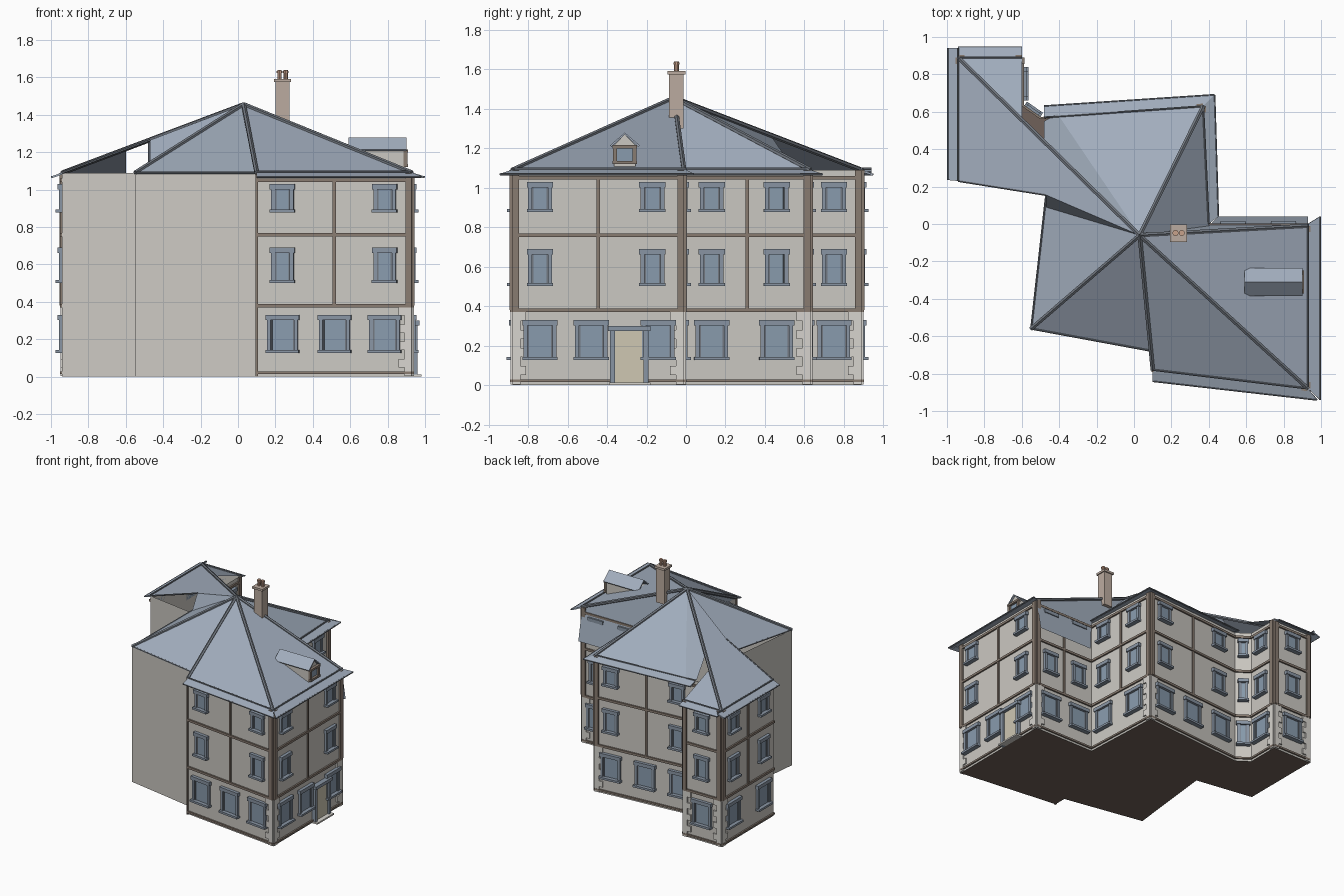
import bpy, bmesh, math
from mathutils import Vector, Matrix

if "Cube" in bpy.data.objects:
    bpy.data.objects.remove(bpy.data.objects["Cube"])

COL = dict(plaster=(0.60, 0.58, 0.54), timber=(0.25, 0.20, 0.165), slate=(0.36, 0.42, 0.51),
           trim=(0.17, 0.19, 0.22), frame=(0.25, 0.30, 0.37), glass=(0.25, 0.33, 0.42),
           stone=(0.68, 0.66, 0.62), door=(0.62, 0.57, 0.45), brick=(0.50, 0.41, 0.35),
           pot=(0.58, 0.36, 0.26), base=(0.16, 0.12, 0.10))
mats = {}
for k, c in COL.items():
    mats[k] = bpy.data.materials.new(k)
    mats[k].diffuse_color = (*c, 1)

parts = {}


def bm_for(name, mat):
    return parts.setdefault(name, (bmesh.new(), mat))[0]


def box(name, mat, x0, x1, y0, y1, z0, z1, M=Matrix()):
    T = M @ Matrix.Translation(((x0 + x1) / 2, (y0 + y1) / 2, (z0 + z1) / 2))
    bmesh.ops.create_cube(bm_for(name, mat), size=1, matrix=T @ Matrix.Diagonal((x1 - x0, y1 - y0, z1 - z0, 1)))


def face(name, mat, *pts):
    bm = bm_for(name, mat)
    return bm.faces.new([bm.verts.new(p) for p in pts])


def rod(name, mat, a, b, r, n=6):
    a, b = Vector(a), Vector(b)
    d = b - a
    M = Matrix.Translation((a + b) / 2) @ d.to_track_quat('Z', 'Y').to_matrix().to_4x4()
    bmesh.ops.create_cone(bm_for(name, mat), cap_ends=True, segments=n, radius1=r, radius2=r,
                          depth=d.length, matrix=M)


# Footprint, counter-clockwise from the front right wing
P = [(0.10, -0.78), (0.93, -0.88), (0.93, -0.01), (0.40, -0.01), (0.37, 0.63), (-0.50, 0.56),
     (-0.60, 0.63), (-0.60, 0.89), (-0.94, 0.89), (-0.94, 0.23), (-0.47, 0.155), (-0.55, -0.56), (0.10, -0.68)]
TOP = 1.09
for i, a in enumerate(P):
    b = P[(i + 1) % len(P)]
    face("walls", "plaster", (*a, 0), (*b, 0), (*b, TOP), (*a, TOP))
face("floor_base", "base", *[(x, y, 0.0) for x, y in reversed(P)])


def window(wall, M, t, z0, z1, w):
    h, fr, gl = w / 2, wall + "_window_frames", wall + "_window_glass"
    j = 0.02 if w > 0.08 else 0.012
    box(gl, "glass", t - h + j, t + h - j, 0, 0.006, z0, z1, M)
    for s in (-1, 1):
        c = t + s * (h - j / 2)
        box(fr, "frame", c - j / 2, c + j / 2, 0, 0.018, z0, z1, M)
        c = t + s * (h - j - 0.003)
        box(wall + "_window_sashes", "trim", c - .004, c + .004, 0, 0.010, z0, z1, M)
    e = 0.007
    box(fr, "frame", t - h - e, t + h + e, 0, 0.025, z1 - 0.028, z1, M)
    box(fr, "frame", t - h - e, t + h + e, 0, 0.036, z0 - 0.003, z0 + 0.013, M)


def facade(wall, i, upper, ground, q0, q1, mid=True, k=1.0):
    a, b = Vector((*P[i], 0)), Vector((*P[i + 1], 0))
    d = b - a
    L = d.length
    # local frame: x along the wall, y outward
    M = Matrix.Translation(a) @ Matrix.Rotation(math.atan2(d.y, d.x), 4, 'Z') @ Matrix.Diagonal((1, -1, 1, 1))
    for t in upper:
        window(wall, M, t, 0.88, 1.03, 0.12 * k)
        window(wall, M, t, 0.505, 0.69, 0.12 * k)
    for t in ground:
        window(wall, M, t, 0.13, 0.33, 0.165 * k)
    tb = wall + "_timbers"
    for z, h in ((0.022, 0.014), (0.38, 0.018), (0.76, 0.018), (1.05, 0.018)):
        box(tb, "timber", 0, L, 0, 0.012, z - h / 2, z + h / 2, M)
    if mid:
        box(tb, "timber", L / 2 - 0.009, L / 2 + 0.009, 0, 0.009, 0.38, 1.05, M)
    # corner posts above, stone quoins below
    for on, x, s in ((q0, 0, 1), (q1, L, -1)):
        if not on:
            continue
        box(tb, "timber", min(x, x + s * .034), max(x, x + s * .034), 0, 0.014, 0.38, TOP, M)
        for r in range(8):
            w = 0.07 if r % 2 else 0.04
            box(wall + "_quoins", "stone", min(x, x + s * w), max(x, x + s * w), 0, 0.010,
                r * 0.046 + 0.004, r * 0.046 + 0.05, M)
    return M


facade("front_wing", 0, (.14, .69), (.14, .42, .69), 0, 1)
M = facade("right_wing", 1, (.14, .71), (.14, .40, .74), 1, 1)
facade("right_wing_back", 2, (.13, .40), (.13, .40), 1, 0)
facade("main_right", 3, (.14, .47), (.14, .47), 0, 1)
facade("main_back", 4, (.14, .70), (.14, .43, .72), 1, 0)
facade("corner_bay", 5, (.061,), (.061,), 0, 0, False, 0.55)
facade("left_wing_inner", 6, (.12,), (.12,), 0, 1, False)
facade("left_wing_back", 7, (.17,), (.17,), 1, 1, False)
facade("left_wing_left", 8, (.14, .52), (.14, .52), 1, 0)
box("trim_post", "timber", 0.094, 0.106, -0.79, -0.77, 0, TOP)

# Door with surround and step
box("door", "door", .52, .665, 0, 0.015, 0.01, 0.275, M)
for x in (.495, .665):
    box("door_frame", "frame", x, x + .025, 0, 0.03, 0, 0.28, M)
box("door_frame", "frame", .485, .70, 0, 0.04, 0.275, 0.30, M)
box("door_step", "stone", .49, .70, 0, 0.05, 0, 0.012, M)

# Roof slopes, all meeting at one apex
A = (0.03, -0.06, 1.455)
E = 1.09
slopes = [[(.10, -.78, E), (.93, -.88, E)], [(.93, -.88, E), (.93, -.01, E)],
          [(.93, -.01, E), (.93, .04, .83), (.45, .04, .83), (.40, -.01, E)],
          [(.40, -.01, E), (.37, .63, E)], [(.37, .63, E), (-.41, .59, E)],
          [(-.41, .59, E), (-.48, .55, E), (-.48, .43, 1.265)],
          [(-.60, .55, 1.215), (-.60, .89, E), (-.94, .89, E)],
          [(-.94, .89, E), (-.94, .23, E), (-.47, .155, 1.265)],
          [(-.47, .155, 1.265), (-.47, .09, 1.15)],
          [(-.47, .155, 1.15), (-.55, -.56, E)], [(-.55, -.56, E), (.10, -.68, E)],
          [(.10, -.68, E), (.10, -.78, E)]]
for s in slopes:
    face("roof_slopes", "slate", A, *s)

# Flared eaves with gutters: inner pair, outer pair
for a, b, c, d in [((.10, -.78), (.93, -.88), (.98, -.94), (.10, -.84)),
                   ((.93, -.88), (.93, .0), (.995, .04), (.995, -.94)),
                   ((.40, .0), (.37, .63), (.43, .69), (.45, .04)),
                   ((.37, .63), (-.48, .57), (-.48, .63), (.43, .69)),
                   ((-.60, .89), (-.94, .89), (-.94, .945), (-.60, .945)),
                   ((-.94, .94), (-.94, .23), (-.995, .235), (-.995, .94))]:
    face("eaves", "slate", (*a, 1.092), (*b, 1.092), (*c, 1.072), (*d, 1.072))
    rod("eave_trim", "trim", (*a, 1.097), (*b, 1.097), .006)
    rod("gutters", "trim", (*c, 1.068), (*d, 1.068), .006)

# Hip and valley ridges
for e in [(.10, -.78), (.93, -.88), (.93, -.01), (.37, .63), (-.94, .89), (-.55, -.56)]:
    rod("hip_ridges", "trim", A, (*e, E), .013)
for a, b in (((-.55, -.56, E), (.10, -.68, E)), ((-.55, -.56, E), (-.47, .155, 1.15)),
             ((-.94, .23, E), (-.47, .155, 1.265))):
    rod("roof_edge_trim", "trim", a, b, .006)

# Chimney with cap and pots
box("chimney", "brick", .20, .275, -.085, -.012, 1.30, 1.585)
box("chimney_cap", "brick", .192, .283, -.095, -.003, 1.575, 1.592)
for x in (.222, .255):
    rod("chimney_pots", "pot", (x, -.048, 1.59), (x, -.048, 1.64), .012, 10)
    rod("chimney_pots", "pot", (x, -.048, 1.625), (x, -.048, 1.635), .016, 10)

# Dormer on the right slope
yc = -.31
box("dormer_cheeks", "plaster", .62, .885, yc - .055, yc + .055, 1.10, 1.215)
face("dormer_gable", "plaster", (.886, yc - .06, 1.21), (.886, yc + .06, 1.21), (.886, yc, 1.27))
for s in (-1, 1):
    face("dormer_roof", "slate", (.59, yc, 1.28), (.90, yc, 1.28), (.90, yc + s * .075, 1.215), (.59, yc + s * .075, 1.215))
    box("dormer_frame", "timber", .885, .905, yc + s * .05 - .01, yc + s * .05 + .01, 1.12, 1.215)
for z in (1.12, 1.20):
    box("dormer_frame", "timber", .885, .908, yc - .062, yc + .062, z, z + .016)
box("dormer_glass", "glass", .885, .89, yc - .04, yc + .04, 1.136, 1.20)

# Turn the collected parts into objects
for name, (bm, mat) in parts.items():
    if name not in ("walls", "roof_slopes", "eaves", "dormer_roof", "dormer_gable", "floor_base"):
        bmesh.ops.recalc_face_normals(bm, faces=bm.faces)
    else:
        bmesh.ops.remove_doubles(bm, verts=bm.verts, dist=1e-4)
        if name in ("roof_slopes", "eaves", "dormer_roof"):
            for f in bm.faces:
                f.normal_update()
                if f.normal.z < 0:
                    f.normal_flip()
    me = bpy.data.meshes.new(name)
    bm.to_mesh(me)
    bm.free()
    me.materials.append(mats[mat])
    ob = bpy.data.objects.new(name, me)
    bpy.context.collection.objects.link(ob)
    if name in ("eaves", "dormer_roof"):
        mod = ob.modifiers.new("thickness", 'SOLIDIFY')
        mod.thickness = 0.01

for m in bpy.data.materials:
    if m.users and not m.is_grease_pencil:
        m.use_nodes = True
        m.node_tree.nodes["Principled BSDF"].inputs["Base Color"].default_value = m.diffuse_color
